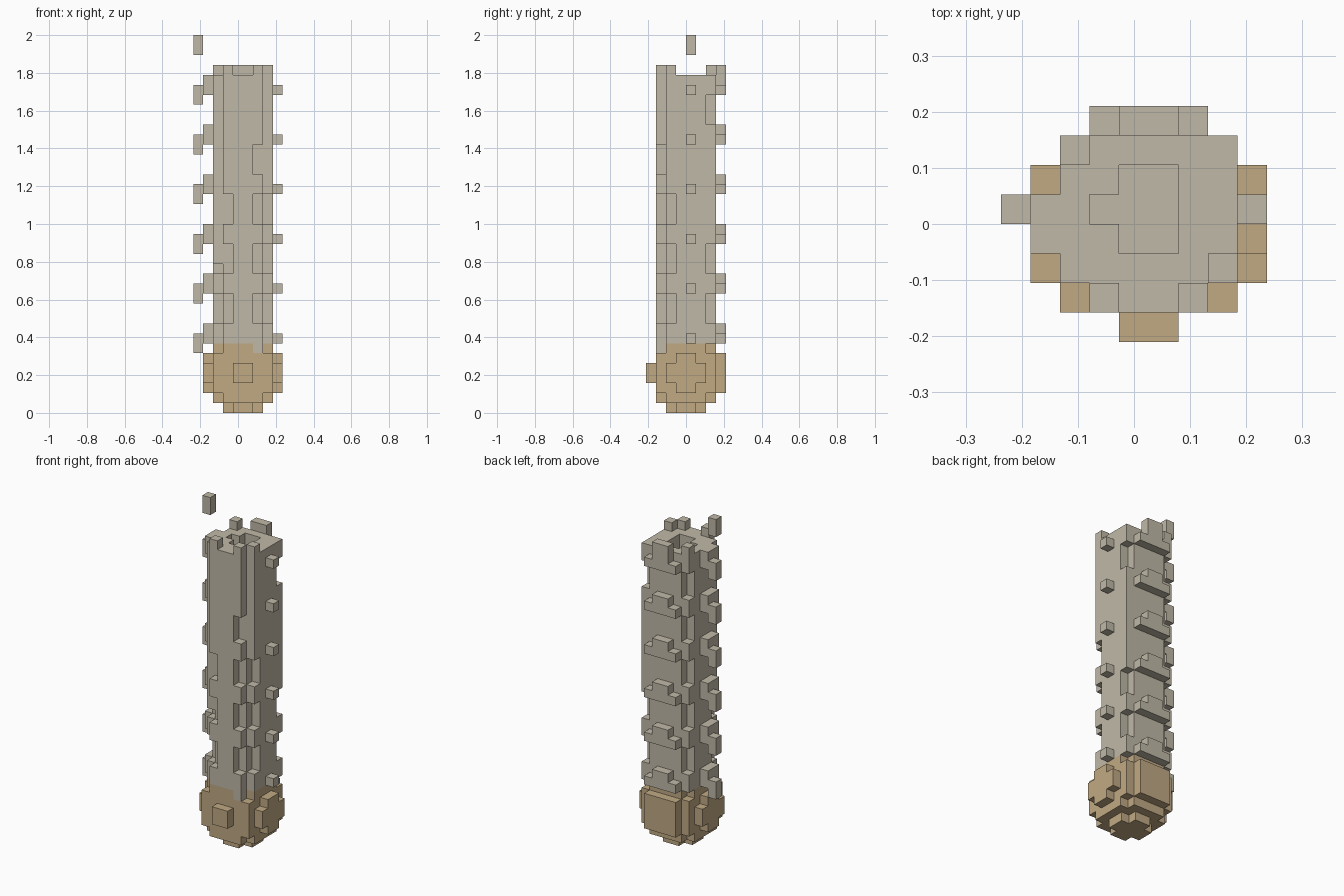
import bpy
import bmesh
from mathutils import Vector

cube = bpy.data.objects.get("Cube")
if cube:
    bpy.data.objects.remove(cube, do_unlink=True)

U = 2 / 38                      # size of one block
ORIGIN = Vector((4.5, 4, 0))    # grid point at the model centre
DIRECTIONS = [Vector(d) for d in
              ((1, 0, 0), (-1, 0, 0), (0, 1, 0), (0, -1, 0), (0, 0, 1), (0, 0, -1))]


def material(name, colour):
    mat = bpy.data.materials.new(name)
    mat.use_nodes = True
    mat.diffuse_color = (*colour, 1)
    mat.node_tree.nodes["Principled BSDF"].inputs["Base Color"].default_value = (*colour, 1)
    return mat


STONE = material("grey stone", (0.53, 0.485, 0.39))
EARTH = material("tan earth", (0.53, 0.40, 0.23))


def box(x, y, z):
    """Block cells in three half-open ranges."""
    return {(i, j, k) for i in range(*x) for j in range(*y) for k in range(*z)}


def column(i, j, *spans):
    return set().union(*(box((i, i + 1), (j, j + 1), s) for s in spans))


def build(name, cells, mat):
    """Skin a set of cells with outer faces and merge the flat areas."""
    bm = bmesh.new()
    for cell in cells:
        c = Vector(cell)
        for d in DIRECTIONS:
            if tuple(int(v) for v in c + d) in cells:
                continue
            a = Vector((abs(d.y) + abs(d.z), abs(d.x), 0))
            a = Vector((0, 1, 0)) if d.x else Vector((1, 0, 0))
            b = d.cross(a)
            mid = c + Vector((.5, .5, .5)) + d / 2
            corners = (mid - (a + b) / 2, mid + (a - b) / 2,
                       mid + (a + b) / 2, mid - (a - b) / 2)
            bm.faces.new([bm.verts.new((p - ORIGIN) * U) for p in corners])
    bmesh.ops.remove_doubles(bm, verts=bm.verts, dist=U / 100)
    bmesh.ops.dissolve_limit(bm, angle_limit=0.01, verts=bm.verts, edges=bm.edges)
    mesh = bpy.data.meshes.new(name)
    bm.to_mesh(mesh)
    bm.free()
    mesh.materials.append(mat)
    bpy.context.collection.objects.link(bpy.data.objects.new(name, mesh))


# Rounded earth base, stacked in layers
base = box((3, 7), (3, 5), (0, 1)) | box((4, 6), (2, 6), (0, 1))
for layer in ((1, 2), (6, 7)):
    base |= box((2, 8), (2, 6), layer) | box((3, 7), (1, 7), layer)
base |= box((2, 8), (1, 7), (2, 6))
for side in (1, 8):
    base |= box((side, side + 1), (2, 6), (3, 5)) | box((side, side + 1), (3, 5), (2, 6))
base |= box((3, 7), (7, 8), (2, 6)) | box((4, 6), (0, 1), (3, 5))
base -= column(6, 1, (6, 7))
build("earth_base", base, EARTH)

# Shaft with a shallow well in the roof
shaft = box((2, 8), (3, 6), (7, 34)) | box((3, 7), (2, 7), (7, 34))
shaft |= box((4, 6), (1, 2), (7, 34))
shaft -= box((4, 6), (3, 6), (32, 34)) | column(3, 4, (32, 34))
build("stone_shaft", shaft, STONE)

# Corner columns, broken into repeating blocks below and solid above
BANDS = [(z, z + 2) for z in range(7, 34, 5)]
corners = column(3, 1, *BANDS, (22, 35))
corners |= column(6, 1, (6, 7), *BANDS, (27, 35))
corners |= column(2, 2, *BANDS, (15, 34))
corners |= column(7, 2, *BANDS, (22, 35))
corners |= column(7, 6, *BANDS, (17, 29))
corners |= column(2, 6, *BANDS, (32, 35))
build("corner_columns", corners, STONE)

# Repeating ledges, pegs and hanging blocks around the shaft
ledges, pegs, brackets, hangers = set(), set(), set(), set()
for low, high in BANDS:
    ledges |= box((3, 7), (7, 8), (low, low + 1)) | box((4, 6), (7, 8), (low, high))
    pegs |= column(8, 4, (low, low + 1))
    brackets |= box((1, 2), (3, 5), (low, high))
    hangers |= column(0, 4, (low - 1, high - 1))
ledges |= box((4, 6), (7, 8), (34, 35))
build("back_ledges", ledges, STONE)
build("left_pegs", pegs, STONE)
build("right_brackets", brackets, STONE)
build("right_hangers", hangers, STONE)

# Loose block above the roof
build("floating_block", column(0, 4, (36, 38)), STONE)
